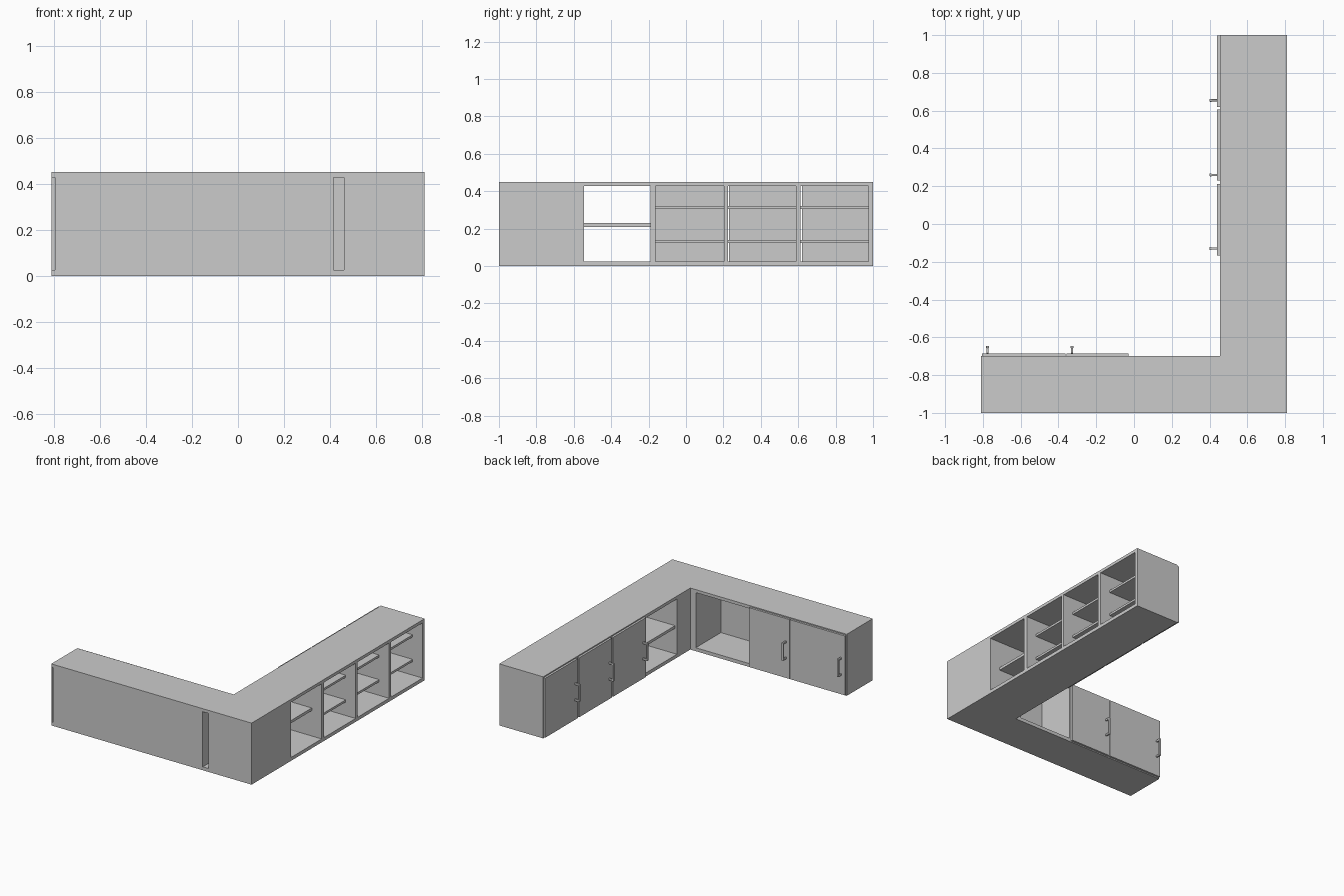
import bpy, bmesh

if "Cube" in bpy.data.objects:
    bpy.data.objects.remove(bpy.data.objects["Cube"])


def make_boxes(name, boxes):
    """One mesh object from boxes given as (x0, x1, y0, y1, z0, z1)."""
    bm = bmesh.new()
    for x0, x1, y0, y1, z0, z1 in boxes:
        geom = bmesh.ops.create_cube(bm, size=1)
        for v in geom["verts"]:
            v.co = (x1 if v.co.x > 0 else x0,
                    y1 if v.co.y > 0 else y0,
                    z1 if v.co.z > 0 else z0)
    me = bpy.data.meshes.new(name)
    bm.to_mesh(me)
    bm.free()
    ob = bpy.data.objects.new(name, me)
    bpy.context.collection.objects.link(ob)
    return ob


# L-shaped carcass
outline = [(-0.81, -1), (0.81, -1), (0.81, 1), (0.455, 1), (0.455, -0.7), (-0.81, -0.7)]
bm = bmesh.new()
face = bm.faces.new([bm.verts.new((x, y, 0)) for x, y in outline])
ext = bmesh.ops.extrude_face_region(bm, geom=[face])
for v in ext["geom"]:
    if isinstance(v, bmesh.types.BMVert):
        v.co.z = 0.45
bmesh.ops.recalc_face_normals(bm, faces=bm.faces)
me = bpy.data.meshes.new("carcass")
bm.to_mesh(me)
bm.free()
carcass = bpy.data.objects.new("carcass", me)
bpy.context.collection.objects.link(carcass)

# Openings: long wing bays run right through, short wing bays open to +y
Z0, Z1 = 0.025, 0.428
long_bays = [(-0.545, -0.19), (-0.162, 0.202), (0.225, 0.588), (0.613, 0.975)]
short_bays = [(-0.79, -0.375), (-0.355, -0.04), (-0.02, 0.411)]
slots = [(-0.807, -0.795), (0.415, 0.46)]
cuts = [(0.4, 0.9, a, b, Z0, Z1) for a, b in long_bays]
cuts += [(a, b, -0.99, -0.6, Z0, Z1) for a, b in short_bays]
cuts += [(a, b, -1.1, -0.72, Z0, Z1) for a, b in slots]
cutter = make_boxes("opening_cutter", cuts)
cutter.hide_render = True
mod = carcass.modifiers.new("openings", "BOOLEAN")
mod.object = cutter
mod.operation = "DIFFERENCE"
mod.solver = "EXACT"
bpy.context.view_layer.objects.active = carcass
bpy.ops.object.modifier_apply(modifier=mod.name)
bpy.data.objects.remove(cutter)

# Shelves: one in the open bay, two in each closed bay
for i, (a, b) in enumerate(long_bays):
    heights = [0.22] if i == 0 else [0.132, 0.312]
    t = 0.01 if i == 0 else 0.008
    make_boxes(f"shelves_{i + 1}", [(0.47, 0.73, a, b, z - t, z + t) for z in heights])

# Doors on the inner faces of both wings
D0, D1 = 0.008, 0.442
for i, (a, b) in enumerate([(-0.168, 0.212), (0.229, 0.605), (0.62, 0.998)]):
    make_boxes(f"long_wing_door_{i + 1}", [(0.44, 0.455, a, b, D0, D1)])
for i, (a, b) in enumerate([(-0.805, -0.363), (-0.358, -0.03)]):
    make_boxes(f"short_wing_door_{i + 1}", [(a, b, -0.7, -0.685, D0, D1)])

# Pull handles: a bar on two posts (u along the door, d outwards, z)
H0, H1 = 0.148, 0.28
parts = [(-0.008, 0.008, 0.028, 0.04, H0, H1),
         (-0.006, 0.006, 0.0, 0.03, H0, H0 + 0.014),
         (-0.006, 0.006, 0.0, 0.03, H1 - 0.014, H1)]


def soften(ob):
    bev = ob.modifiers.new("rounding", "BEVEL")
    bev.width = 0.003
    bev.segments = 2


for i, y in enumerate([-0.13, 0.26, 0.655]):
    soften(make_boxes(f"long_wing_handle_{i + 1}",
                      [(0.44 - d1, 0.44 - d0, y + u0, y + u1, a, b)
                       for u0, u1, d0, d1, a, b in parts]))
for i, x in enumerate([-0.775, -0.328]):
    soften(make_boxes(f"short_wing_handle_{i + 1}",
                      [(x + u0, x + u1, -0.685 + d0, -0.685 + d1, a, b)
                       for u0, u1, d0, d1, a, b in parts]))
